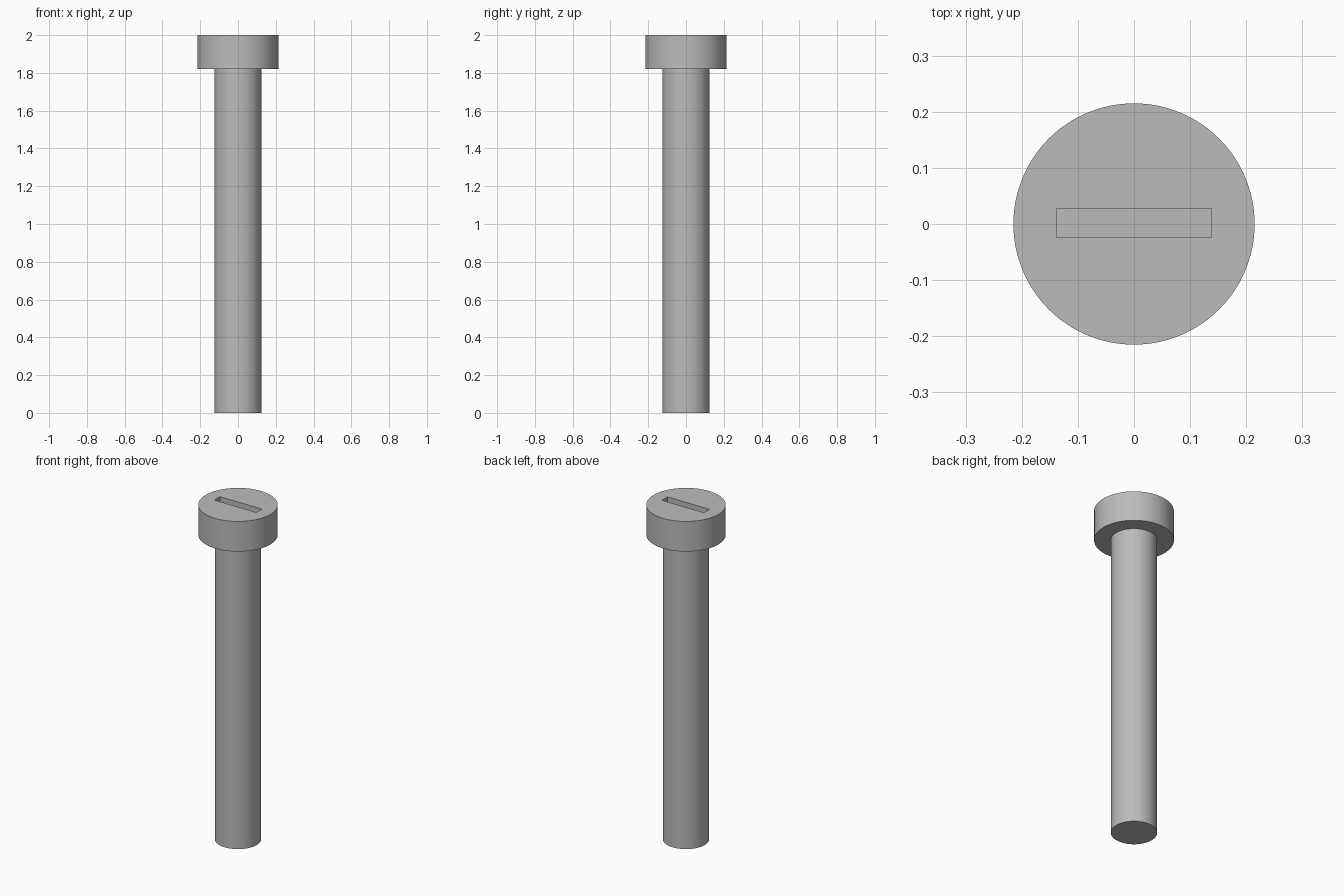
import bpy
import math

cube = bpy.data.objects.get("Cube")
if cube:
    bpy.data.objects.remove(cube, do_unlink=True)

steel = bpy.data.materials.new("grey steel")
steel.use_nodes = True
COLOUR = (0.5, 0.5, 0.5, 1)
steel.diffuse_color = COLOUR
steel.node_tree.nodes["Principled BSDF"].inputs["Base Color"].default_value = COLOUR

HEAD_BOTTOM, TOP = 1.82, 2.0
SLOT_DEPTH = 0.09


def cylinder(name, radius, bottom, top):
    bpy.ops.mesh.primitive_cylinder_add(
        vertices=96, radius=radius, depth=top - bottom,
        location=(0, 0, (bottom + top) / 2))
    part = bpy.context.object
    part.name = name
    part.data.materials.append(steel)
    return part


# Plain round shank and wider cylindrical head
shank = cylinder("shank", 0.125, 0, HEAD_BOTTOM)
head = cylinder("head", 0.215, HEAD_BOTTOM, TOP)

# Closed driver slot sunk into the top of the head
bpy.ops.mesh.primitive_cube_add(size=1, location=(0, 0.002, TOP))
cutter = bpy.context.object
cutter.name = "slot_cutter"
cutter.scale = (0.277, 0.052, 2 * SLOT_DEPTH)
cutter.data.materials.append(steel)
cutter.hide_render = True
cutter.hide_set(True)

slot = head.modifiers.new("slot", 'BOOLEAN')
slot.operation = 'DIFFERENCE'
slot.solver = 'EXACT'
slot.object = cutter
bpy.context.view_layer.objects.active = head
bpy.ops.object.modifier_apply(modifier=slot.name)
bpy.data.objects.remove(cutter, do_unlink=True)

# Smooth walls with crisp rims
for part in (shank, head):
    bpy.ops.object.select_all(action='DESELECT')
    part.select_set(True)
    bpy.context.view_layer.objects.active = part
    bpy.ops.object.shade_smooth_by_angle(angle=math.radians(30))
